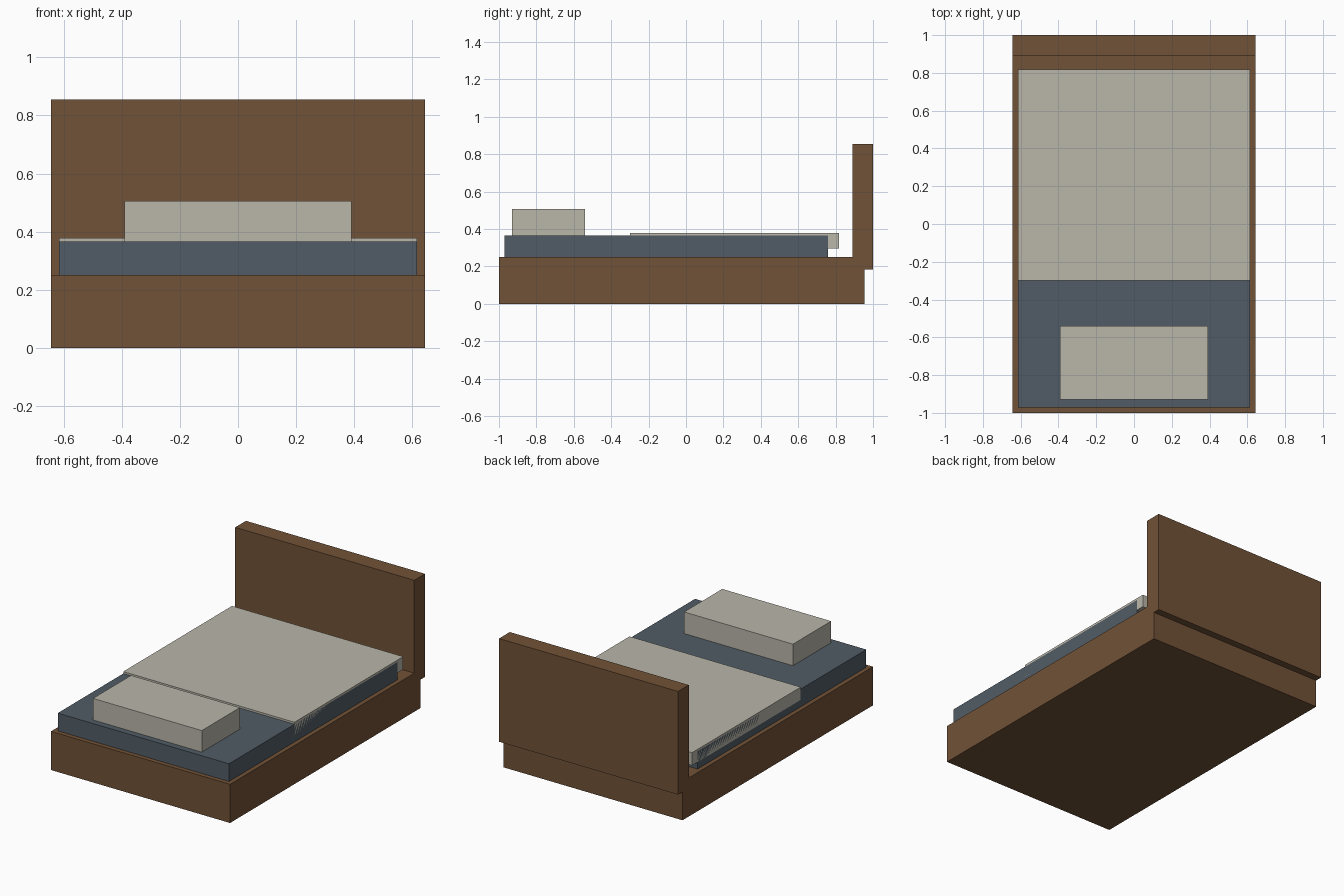
import bpy

if "Cube" in bpy.data.objects:
    bpy.data.objects.remove(bpy.data.objects["Cube"])


def material(name, color):
    m = bpy.data.materials.new(name)
    m.diffuse_color = (*color, 1.0)
    m.use_nodes = True
    m.node_tree.nodes["Principled BSDF"].inputs["Base Color"].default_value = m.diffuse_color
    return m


def box(name, half_x, y, z, mat):
    """Box centred on x, spanning the given y and z ranges."""
    bpy.ops.mesh.primitive_cube_add(size=1)
    ob = bpy.context.object
    ob.name = name
    ob.location = (0, sum(y) / 2, sum(z) / 2)
    ob.scale = (2 * half_x, y[1] - y[0], z[1] - z[0])
    bpy.ops.object.transform_apply(location=True, rotation=False, scale=True)
    ob.data.materials.append(mat)
    return ob


wood = material("wood", (0.165, 0.084, 0.038))
blue = material("blue_fabric", (0.083, 0.107, 0.133))
linen = material("linen", (0.49, 0.47, 0.40))

# Wooden frame and headboard
box("bed_base", 0.643, (-1.0, 0.954), (0.0, 0.251), wood)
box("headboard", 0.643, (0.89, 1.0), (0.184, 0.854), wood)

# Bedding
box("mattress", 0.615, (-0.971, 0.76), (0.251, 0.366), blue)
box("blanket", 0.615, (-0.299, 0.817), (0.296, 0.379), linen)
box("pillow", 0.391, (-0.93, -0.539), (0.366, 0.506), linen)
